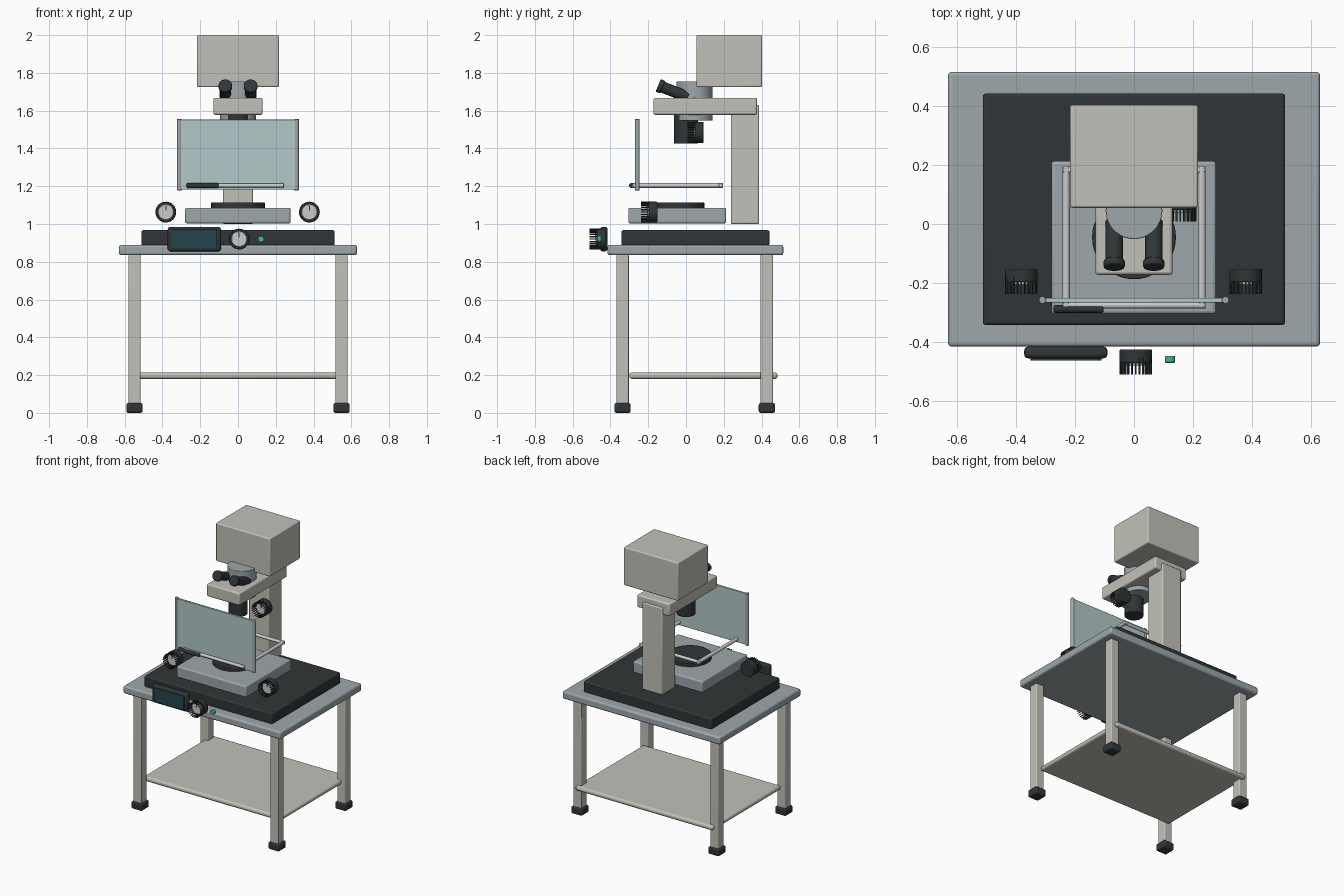
import bpy
from math import pi, cos, sin
from mathutils import Vector

if "Cube" in bpy.data.objects:
    bpy.data.objects.remove(bpy.data.objects["Cube"])


def mat(name, r, g, b):
    m = bpy.data.materials.new(name)
    m.diffuse_color = (r, g, b, 1)
    m.use_nodes = True
    m.node_tree.nodes["Principled BSDF"].inputs["Base Color"].default_value = m.diffuse_color
    return m


CREAM = mat("cream", 0.54, 0.53, 0.48)
STEEL = mat("steel", 0.34, 0.39, 0.41)
DARK = mat("dark", 0.03, 0.036, 0.038)
GLASS = mat("glass", 0.45, 0.58, 0.58)
SILVER = mat("silver", 0.6, 0.62, 0.63)
SCREEN = mat("screen", 0.02, 0.06, 0.075)
GREEN = mat("green", 0.05, 0.5, 0.3)


def finish(o, name, m, bevel, segments=3):
    o.name = name
    o.data.materials.append(m)
    if bevel:
        b = o.modifiers.new("bevel", 'BEVEL')
        b.width, b.segments, b.limit_method = bevel, segments, 'ANGLE'
    bpy.ops.object.shade_smooth_by_angle(angle=0.6)
    return o


def box(name, x, y, z, m, bevel=0.008):
    """Box from (min, max) ranges."""
    lo, hi = Vector((x[0], y[0], z[0])), Vector((x[1], y[1], z[1]))
    bpy.ops.mesh.primitive_cube_add(size=1, location=(lo + hi) / 2)
    o = bpy.context.object
    o.scale = hi - lo
    bpy.ops.object.transform_apply(location=False, rotation=False, scale=True)
    return finish(o, name, m, bevel)


def rod(name, a, b, r, m, bevel=0.0, sides=32):
    """Cylinder between two points."""
    a, b = Vector(a), Vector(b)
    bpy.ops.mesh.primitive_cylinder_add(vertices=sides, radius=r, depth=(b - a).length,
                                        location=(a + b) / 2)
    o = bpy.context.object
    o.rotation_euler = (b - a).to_track_quat('Z', 'Y').to_euler()
    return finish(o, name, m, bevel, 2)


def knob(name, x, y, z):
    """Dial facing the front: body, cap, pointer and a ring of grip ribs."""
    rod(name + "_body", (x, y, z), (x, y - 0.045, z), 0.055, DARK, 0.004)
    rod(name + "_cap", (x, y - 0.04, z), (x, y - 0.054, z), 0.041, SILVER, 0.003)
    box(name + "_pointer", (x - 0.003, x + 0.003), (y - 0.057, y - 0.05),
        (z + 0.008, z + 0.034), DARK, 0)
    n = 24
    for i in range(n):
        t = 2 * pi * i / n
        o = box(name + "_rib", (-0.0025, 0.0025), (-0.03, 0.03), (-0.004, 0.004), DARK, 0)
        o.location = (x + 0.051 * sin(t), y - 0.055, z + 0.051 * cos(t))
        o.rotation_euler = (0, t, 0)


# Table: top, legs, feet and lower shelf
box("table_top", (-0.63, 0.63), (-0.415, 0.515), (0.835, 0.89), STEEL, 0.012)
for x in (-0.548, 0.548):
    for y in (-0.336, 0.428):
        box("table_leg", (x - 0.032, x + 0.032), (y - 0.033, y + 0.033), (0.04, 0.84), CREAM, 0.006)
        box("table_foot", (x - 0.043, x + 0.043), (y - 0.043, y + 0.043), (0, 0.052), DARK, 0.01)
box("lower_shelf", (-0.55, 0.55), (-0.30, 0.484), (0.18, 0.214), CREAM, 0.014)

# Base plate, stage and column
box("base_plate", (-0.512, 0.512), (-0.342, 0.442), (0.885, 0.967), DARK, 0.01)
box("stage_block", (-0.28, 0.278), (-0.305, 0.213), (1.003, 1.086), STEEL, 0.01)
rod("stage_disc", (0, -0.045, 1.08), (0, -0.045, 1.113), 0.142, DARK, 0.004, 48)
box("column", (-0.08, 0.08), (0.237, 0.387), (1.0, 1.63), CREAM)

# Arm, head and optics
box("arm", (-0.131, 0.131), (-0.172, 0.376), (1.578, 1.668), CREAM, 0.01)
box("head_housing", (-0.217, 0.217), (0.055, 0.403), (1.724, 2.0), CREAM)
rod("optical_barrel", (0, 0.045, 1.547), (0, 0.045, 1.755), 0.096, STEEL, 0.003, 48)
rod("objective", (0, 0, 1.425), (0, 0, 1.585), 0.063, DARK, 0.004, 40)
for s in (-1, 1):
    x = 0.067 * s
    rod("eyepiece_tube", (x, 0.01, 1.672), (x, -0.135, 1.729), 0.03, DARK, 0.003)
    rod("eyepiece_cup", (x, -0.123, 1.724), (x, -0.147, 1.734), 0.036, DARK, 0.005)

# Splash shield with side posts
box("shield_panel", (-0.31, 0.31), (-0.266, -0.25), (1.182, 1.552), GLASS, 0.003)
for x in (-0.31, 0.31):
    rod("shield_post", (x, -0.258, 1.178), (x, -0.258, 1.556), 0.0125, STEEL, 0.003, 20)

# Rail frame around the stage with a grip
rx, y0, y1, z = 0.23, -0.27, 0.183, 1.204
for s in (-1, 1):
    rod("side_rail", (s * rx, y0 - 0.013, z), (s * rx, y1 + 0.013, z), 0.0125, SILVER, 0.003, 20)
rod("front_rail", (-0.243, y0 - 0.005, z), (0.243, y0 - 0.005, z), 0.0115, SILVER, 0.003, 20)
rod("back_rail", (-0.243, y1, z), (0.243, y1, z), 0.0115, SILVER, 0.003, 20)
rod("rail_grip", (-0.272, -0.288, z), (-0.103, -0.288, z), 0.0135, DARK, 0.006, 20)

# Knobs
knob("left_stage_knob", -0.382, -0.152, 1.063)
knob("right_stage_knob", 0.378, -0.152, 1.063)
knob("focus_knob", 0.157, 0.093, 1.485)
knob("front_knob", 0.006, -0.425, 0.92)

# Control display and button
box("display_case", (-0.372, -0.09), (-0.455, -0.415), (0.855, 0.985), DARK, 0.014)
box("display_screen", (-0.35, -0.11), (-0.463, -0.44), (0.868, 0.97), SCREEN, 0.002)
rod("green_button", (0.122, -0.447, 0.92), (0.122, -0.47, 0.92), 0.017, GREEN, 0.003)
